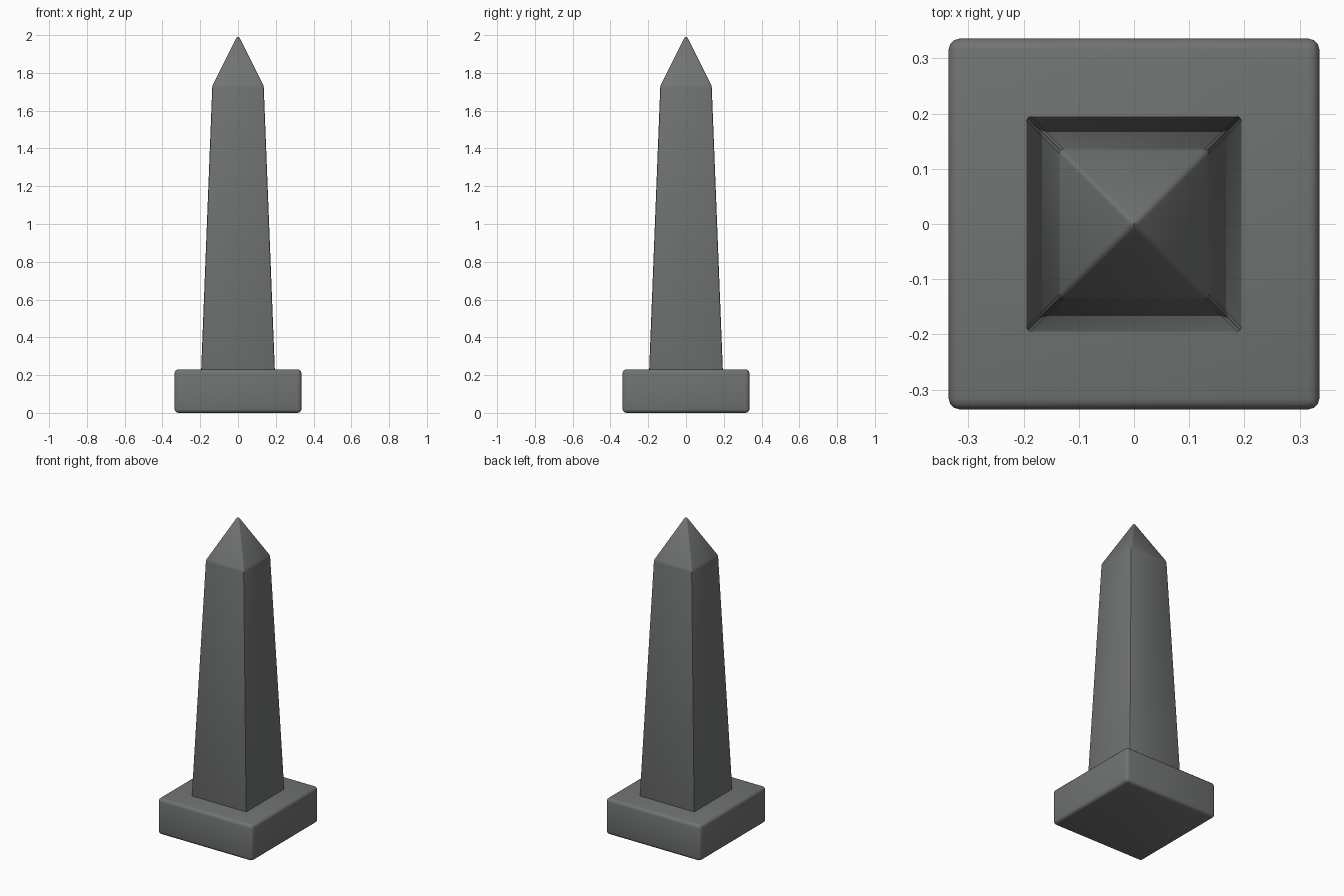
import bpy, bmesh, math

if "Cube" in bpy.data.objects:
    bpy.data.objects.remove(bpy.data.objects["Cube"])

stone = bpy.data.materials.new("dark grey stone")
stone.diffuse_color = (0.165, 0.172, 0.170, 1)
stone.use_nodes = True
stone.node_tree.nodes["Principled BSDF"].inputs["Base Color"].default_value = stone.diffuse_color


def square_tower(name, levels, bevel, segments):
    """Stack of square rings (half width, height); zero width makes a point."""
    bm = bmesh.new()
    rings = []
    for h, z in levels:
        if h == 0:
            rings.append([bm.verts.new((0, 0, z))])
        else:
            rings.append([bm.verts.new((sx * h, sy * h, z))
                          for sx, sy in ((-1, -1), (1, -1), (1, 1), (-1, 1))])
    bm.faces.new(rings[0][::-1])
    for a, b in zip(rings, rings[1:]):
        for i in range(4):
            j = (i + 1) % 4
            if len(b) == 1:
                bm.faces.new((a[i], a[j], b[0]))
            else:
                bm.faces.new((a[i], a[j], b[j], b[i]))
    if len(rings[-1]) == 4:
        bm.faces.new(rings[-1])
    mesh = bpy.data.meshes.new(name)
    bm.to_mesh(mesh)
    bm.free()
    mesh.materials.append(stone)
    ob = bpy.data.objects.new(name, mesh)
    bpy.context.collection.objects.link(ob)
    bpy.context.view_layer.objects.active = ob
    ob.select_set(True)
    mod = ob.modifiers.new("soft edges", 'BEVEL')
    mod.width = bevel
    mod.segments = segments
    mod.limit_method = 'ANGLE'
    mod.angle_limit = math.radians(15)
    bpy.ops.object.modifier_apply(modifier=mod.name)
    bpy.ops.object.shade_smooth_by_angle(angle=math.radians(40))
    ob.select_set(False)
    return ob


# Plinth block
square_tower("plinth", [(0.336, 0), (0.336, 0.23)], 0.02, 3)

# Tapered shaft with pointed cap, foot sunk into the plinth
square_tower("shaft", [(0.2, 0.1), (0.136, 1.732), (0, 2.003)], 0.008, 2)
